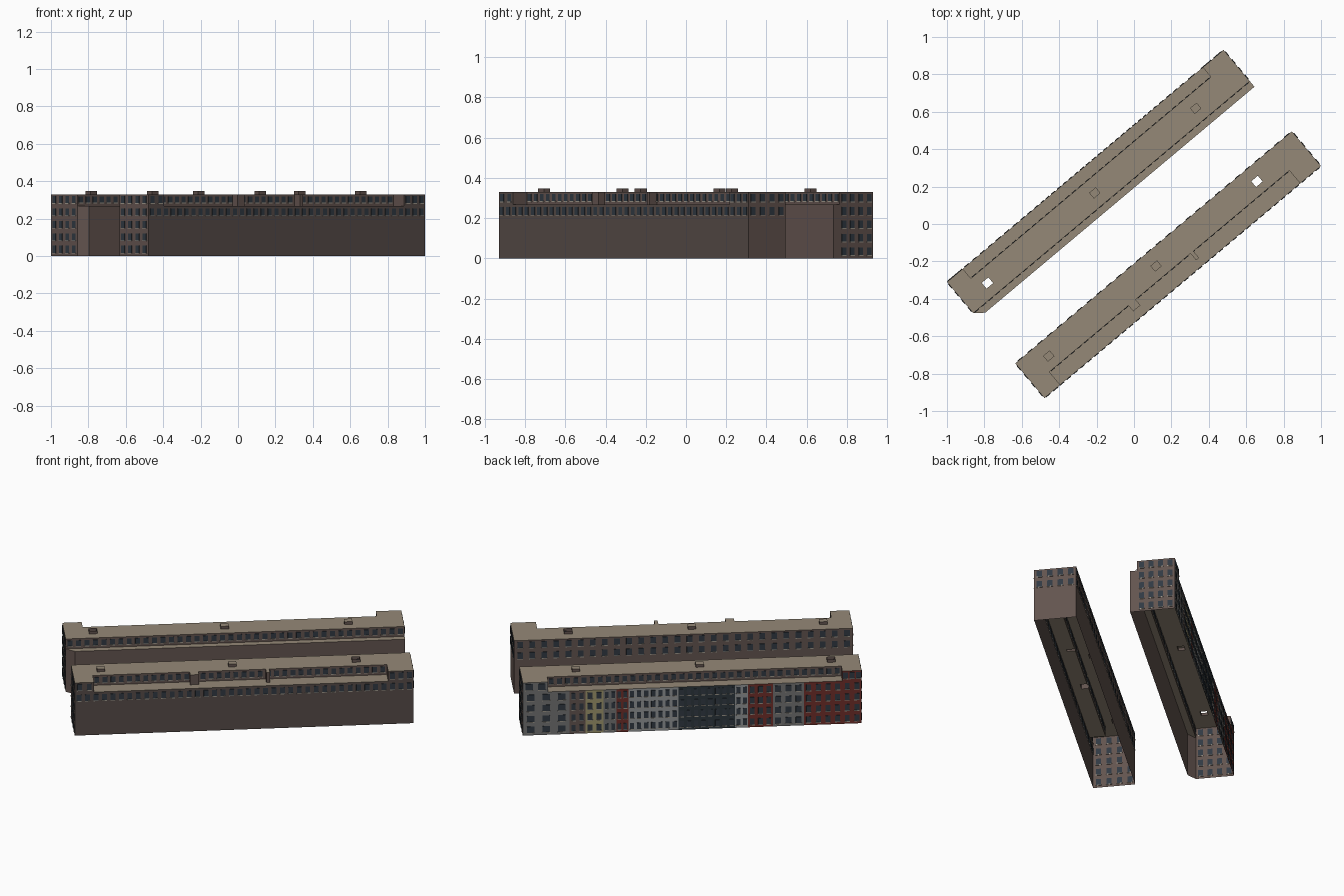
import bpy, bmesh, math
from mathutils import Matrix, Vector

if "Cube" in bpy.data.objects:
    bpy.data.objects.remove(bpy.data.objects["Cube"])

COLOURS = {
    "roof_beige": (0.30, 0.25, 0.185),
    "wall_brown": (0.125, 0.088, 0.078),
    "wall_dark_brown": (0.093, 0.071, 0.064),
    "window_slate": (0.030, 0.042, 0.056),
    "sill_pale": (0.33, 0.30, 0.25),
    "facade_grey": (0.17, 0.17, 0.17),
    "facade_light_grey": (0.29, 0.30, 0.31),
    "facade_yellow": (0.34, 0.30, 0.15),
    "facade_red": (0.16, 0.028, 0.022),
    "facade_slate": (0.026, 0.037, 0.045),
}
NAMES = list(COLOURS)
for name, rgb in COLOURS.items():
    m = bpy.data.materials.new(name)
    m.use_nodes = True
    m.diffuse_color = (*rgb, 1)
    m.node_tree.nodes["Principled BSDF"].inputs["Base Color"].default_value = (*rgb, 1)

END = 0.965             # half length of each block
ROOF, LEDGE, SHAFT = 0.33, 0.268, 0.347
FLOORS = [0.035 + 0.0665 * i for i in range(5)]
STREET = math.radians(40)


def finish(bm, name):
    me = bpy.data.meshes.new(name)
    bm.to_mesh(me)
    bm.free()
    for n in NAMES:
        me.materials.append(bpy.data.materials[n])
    ob = bpy.data.objects.new(name, me)
    ob.rotation_euler.z = STREET
    bpy.context.collection.objects.link(ob)
    return ob


def block(name, rects, wall_rule, extra_cuts=(), corner=None):
    """Stepped shell from overlapping rectangles (u0, u1, v0, v1, height, open_top)."""
    us = sorted({u for r in rects for u in r[:2]} | set(extra_cuts))
    vs = sorted({v for r in rects for v in r[2:4]})
    bm = bmesh.new()

    def cell(i, j):
        if not (0 <= i < len(us) - 1 and 0 <= j < len(vs) - 1):
            return 0, True
        u, v = (us[i] + us[i + 1]) / 2, (vs[j] + vs[j + 1]) / 2
        hit = [r for r in rects if r[0] < u < r[1] and r[2] < v < r[3]]
        return hit[-1][4:] if hit else (0, True)

    def face(points, material):
        f = bm.faces.new([bm.verts.new(p) for p in points])
        f.material_index = NAMES.index(material)

    for i in range(len(us) - 1):
        for j in range(len(vs) - 1):
            h, is_open = cell(i, j)
            a, b, c, d = us[i], us[i + 1], vs[j], vs[j + 1]
            if not is_open:
                face([(a, c, h), (b, c, h), (b, d, h), (a, d, h)], "roof_beige")
            sides = [((a, c), (b, c), 0, -1), ((b, c), (b, d), 1, 0),
                     ((b, d), (a, d), 0, 1), ((a, d), (a, c), -1, 0)]
            for p, q, di, dj in sides:
                low = cell(i + di, j + dj)[0]
                if low < h:
                    mat = wall_rule((p[0] + q[0]) / 2, (p[1] + q[1]) / 2, di, dj)
                    face([(*p, low), (*q, low), (*q, h), (*p, h)], mat)
    # chamfer one corner by sliding it along the end wall
    if corner:
        for v in bm.verts:
            if (v.co.xy - Vector(corner[0])).length < 1e-4:
                v.co.xy = corner[1]
    bmesh.ops.remove_doubles(bm, verts=bm.verts, dist=1e-5)
    bmesh.ops.dissolve_degenerate(bm, edges=bm.edges, dist=1e-5)
    return finish(bm, name)


def box(bm, centre, size, material):
    mat = Matrix.Translation(centre) @ Matrix.Diagonal((*size, 1))
    made = bmesh.ops.create_cube(bm, size=1, matrix=mat)
    for f in {f for v in made["verts"] for f in v.link_faces}:
        f.material_index = NAMES.index(material)


def windows(bm, along, wall, start, stop, count, rows, w=0.025, h=0.040):
    """Rows of thin panes with sills on a wall running along u or v."""
    step = (stop - start) / count
    for z in rows:
        for k in range(count):
            s = start + (k + 0.5) * step
            for dz, wide, tall, thick, mat in ((0, w, h, 0.005, "window_slate"),
                                               (-h / 2, w * 1.1, 0.004, 0.008, "sill_pale")):
                if along == "u":
                    box(bm, (s, wall, z + dz), (wide, thick, tall), mat)
                else:
                    box(bm, (wall, s, z + dz), (thick, wide, tall), mat)


def roof_shafts(v, open_index):
    return [(u - 0.023, u + 0.023, v - 0.02, v + 0.02, SHAFT, k == open_index)
            for k, u in enumerate((-0.803, -0.054, 0.65))]


# Painted street front: (share of length, colour, window columns, pane width)
SECTIONS = [(47, "facade_grey", 3, 0.042), (16, "wall_brown", 2, 0.024),
            (18, "facade_yellow", 2, 0.028), (13, "facade_grey", 2, 0.020),
            (12, "facade_red", 2, 0.020), (50, "facade_light_grey", 7, 0.024),
            (57, "facade_slate", 8, 0.024), (13, "facade_light_grey", 2, 0.022),
            (25, "facade_red", 3, 0.026), (31, "facade_grey", 3, 0.034),
            (58, "facade_red", 6, 0.028)]
total = sum(s[0] for s in SECTIONS)
bands, u = [], END
for share, colour, cols, pane in SECTIONS:
    nxt = u - 2 * END * share / total
    bands.append((nxt, u, colour, cols, pane))
    u = nxt

# North block: ledge on the courtyard side, recessed attic on the street side
N0, N1, N2, N3 = 0.148, 0.187, 0.338, 0.405
R0, R1 = -0.855, 0.82


def north_walls(u, v, du, dv):
    if dv == 1 and v > N3 - 0.001:
        return next((b[2] for b in bands if b[0] <= u <= b[1]), "wall_brown")
    return "wall_brown"


block("north_block",
      [(-END, END, N0, N3, ROOF, False), (-END, END, N0, N1, LEDGE, False),
       (-0.914, END, N0, N1, LEDGE, False), (R0, R1, N2, N3, LEDGE, False)]
      + roof_shafts(0.262, 0),
      north_walls, [b[0] for b in bands[:-1]], ((-END, N0), (-END, N1)))

bm = bmesh.new()
for lo, hi, colour, cols, pane in bands:
    windows(bm, "u", N3, lo, hi, cols, FLOORS[:4], pane)
windows(bm, "u", N3, R1, END, 2, FLOORS[4:], 0.042)
windows(bm, "u", N3, -END, R0, 3, FLOORS[4:], 0.028)
windows(bm, "u", N2, R0, R1, 36, FLOORS[4:], 0.027, 0.036)
windows(bm, "u", N1, -END, END, 40, FLOORS[4:], 0.028, 0.036)
for end in (-END, END):
    windows(bm, "v", end, N1, N3, 4, FLOORS, 0.028)
finish(bm, "north_windows")

# South block: recessed attic with two dormers on the outer side
S0, S1, S2 = -0.405, -0.315, -0.163


def south_walls(u, v, du, dv):
    return "wall_dark_brown" if dv == -1 and v < S0 + 0.001 else "wall_brown"


block("south_block",
      [(-END, END, S0, S2, ROOF, False), (R0, R1, S0, S1, LEDGE, False),
       (-0.303, -0.253, -0.355, S1, ROOF, False),
       (0.13, 0.15, -0.362, S1, ROOF, False)]
      + roof_shafts(-0.248, 2),
      south_walls)

bm = bmesh.new()
windows(bm, "u", S0, -END, END, 40, FLOORS[3:4], 0.027)
windows(bm, "u", S0, R1, END, 3, FLOORS[4:], 0.027)
windows(bm, "u", S0, -END, R0, 2, FLOORS[4:], 0.027)
windows(bm, "u", S1, R0, R1, 36, FLOORS[4:], 0.027, 0.036)
windows(bm, "u", S2, -END, END, 28, FLOORS[3:], 0.032)
windows(bm, "v", -END, S0, S2, 4, FLOORS, 0.030)
windows(bm, "v", END, S0, S2, 4, FLOORS[3:], 0.030)
finish(bm, "south_windows")
